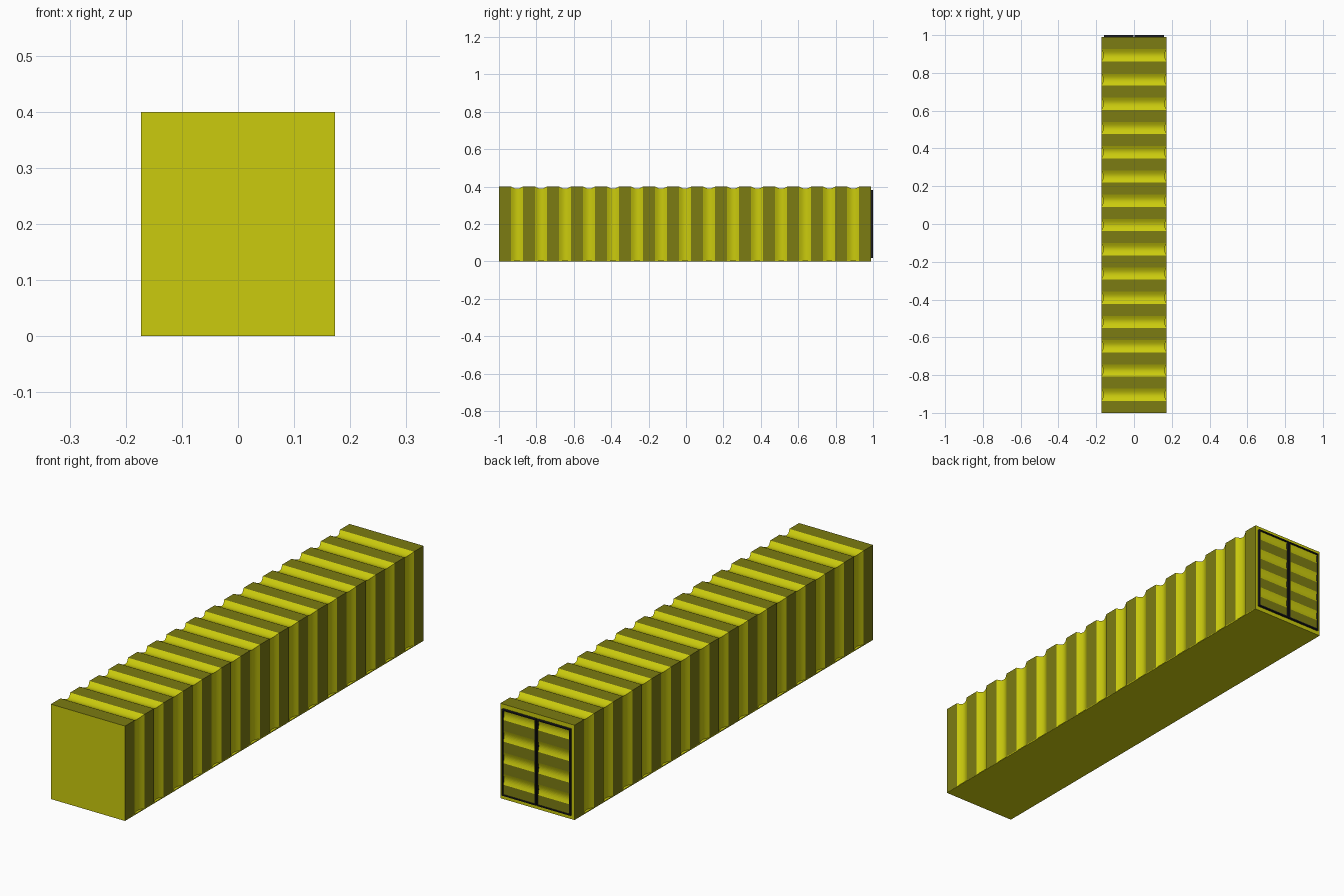
import bpy, bmesh, math

if "Cube" in bpy.data.objects:
    bpy.data.objects.remove(bpy.data.objects["Cube"])

W, H, Y0, Y1 = 0.173, 0.40, -1.0, 0.99
RIDGES, DEPTH, STEPS = 16, 0.011, 8


def material(name, rgb):
    m = bpy.data.materials.new(name)
    m.diffuse_color = (*rgb, 1)
    m.use_nodes = True
    m.node_tree.nodes["Principled BSDF"].inputs["Base Color"].default_value = m.diffuse_color
    return m


yellow = material("yellow_paint", (0.60, 0.60, 0.004))
olive = material("olive_paint", (0.20, 0.20, 0.006))
black = material("black_rubber", (0.012, 0.012, 0.015))


def finish(name, bm, mats, smooth=False):
    bmesh.ops.recalc_face_normals(bm, faces=bm.faces)
    me = bpy.data.meshes.new(name)
    bm.to_mesh(me)
    bm.free()
    ob = bpy.data.objects.new(name, me)
    bpy.context.collection.objects.link(ob)
    for m in mats:
        me.materials.append(m)
    if smooth:
        bpy.ops.object.select_all(action='DESELECT')
        ob.select_set(True)
        bpy.context.view_layer.objects.active = ob
        bpy.ops.object.shade_smooth_by_angle(angle=math.radians(16))
    return ob


def box(name, lo, hi, mat):
    bm = bmesh.new()
    bmesh.ops.create_cube(bm, size=1)
    for v in bm.verts:
        v.co = [a + (c + 0.5) * (b - a) for a, b, c in zip(lo, hi, v.co)]
    return finish(name, bm, [mat])


def corrugation(start, end, ridges, depth, steps):
    """Positions along a ribbed panel: (position, inset, is_ridge_after)."""
    seg = (end - start) / (2 * ridges - 1)
    out = []
    for k in range(ridges):
        a = start + 2 * k * seg
        out.append((a, 0.0, True))
        if k == ridges - 1:
            out.append((a + seg, 0.0, True))
            break
        for i in range(steps):
            t = i / steps
            out.append((a + seg * (1 + t), depth * math.sin(math.pi * t), False))
    return out


# Ribbed shell: walls and roof lofted along the length
bm = bmesh.new()
stations = corrugation(Y0, Y1, RIDGES, DEPTH, STEPS)
rings = []
for y, d, _ in stations:
    rings.append([bm.verts.new(p) for p in
                  ((-W + d, y, 0.001), (W - d, y, 0.001), (W - d, y, H - d), (-W + d, y, H - d))])
for i in range(len(rings) - 1):
    a, b = rings[i], rings[i + 1]
    for j in range(1, 4):
        n = (j + 1) % 4
        f = bm.faces.new((a[j], a[n], b[n], b[j]))
        f.material_index = 1 if stations[i][2] else 0
    bm.faces.new((a[0], a[1], b[1], b[0]))
bm.faces.new(rings[0])
bm.faces.new(rings[-1])
finish("corrugated_shell", bm, [yellow, olive], smooth=True)

# Floor plate closing the underside with straight edges
box("floor", (-W, Y0, 0), (W, Y1, 0.004), yellow)

# Doors: ribbed panel plus raised rubber seal, one per side
DX0, DX1, DZ0, DZ1 = 0.002, 0.160, 0.018, 0.382
SEAL = 0.005
for side, s in (("left", -1), ("right", 1)):
    bm = bmesh.new()
    seg = (DZ1 - DZ0) / 8
    prev = None
    for k in range(8):
        for i in range(STEPS):
            t = i / STEPS
            z = DZ0 + seg * (k + t)
            bulge = 0.006 - (0.005 * math.sin(math.pi * t) if k % 2 else 0)
            cur = [bm.verts.new((s * x, Y1 + bulge, z)) for x in (DX0, DX1)]
            if prev:
                f = bm.faces.new((prev[0], prev[1], cur[1], cur[0]))
                f.material_index = was
            prev, was = cur, 1 if k % 2 == 0 else 0
    cur = [bm.verts.new((s * x, Y1 + 0.006, DZ1)) for x in (DX0, DX1)]
    bm.faces.new((prev[0], prev[1], cur[1], cur[0]))
    # make sure the open panel faces outwards (+y)
    back = [bm.verts.new((s * x, Y1 - 0.002, z)) for x in (DX0, DX1) for z in (DZ0, DZ1)]
    bm.faces.new((back[0], back[1], back[3], back[2]))
    bmesh.ops.recalc_face_normals(bm, faces=bm.faces)
    for f in bm.faces:
        if f.normal.y < 0:
            f.normal_flip()
    bmesh.ops.delete(bm, geom=back, context='VERTS')
    me_ob = bpy.data.meshes.new(side + "_door_panel")
    bm.to_mesh(me_ob)
    bm.free()
    ob = bpy.data.objects.new(side + "_door_panel", me_ob)
    bpy.context.collection.objects.link(ob)
    me_ob.materials.append(yellow)
    me_ob.materials.append(olive)

    def bar(part, x0, x1, z0, z1):
        xa, xb = sorted((s * x0, s * x1))
        box(f"{side}_seal_{part}", (xa, Y1, z0), (xb, 1.0, z1), black)

    bar("inner", DX0, DX0 + SEAL, DZ0, DZ1)
    bar("outer", DX1 - SEAL, DX1, DZ0, DZ1)
    bar("bottom", DX0 + SEAL, DX1 - SEAL, DZ0, DZ0 + SEAL)
    bar("top", DX0 + SEAL, DX1 - SEAL, DZ1 - SEAL, DZ1)
